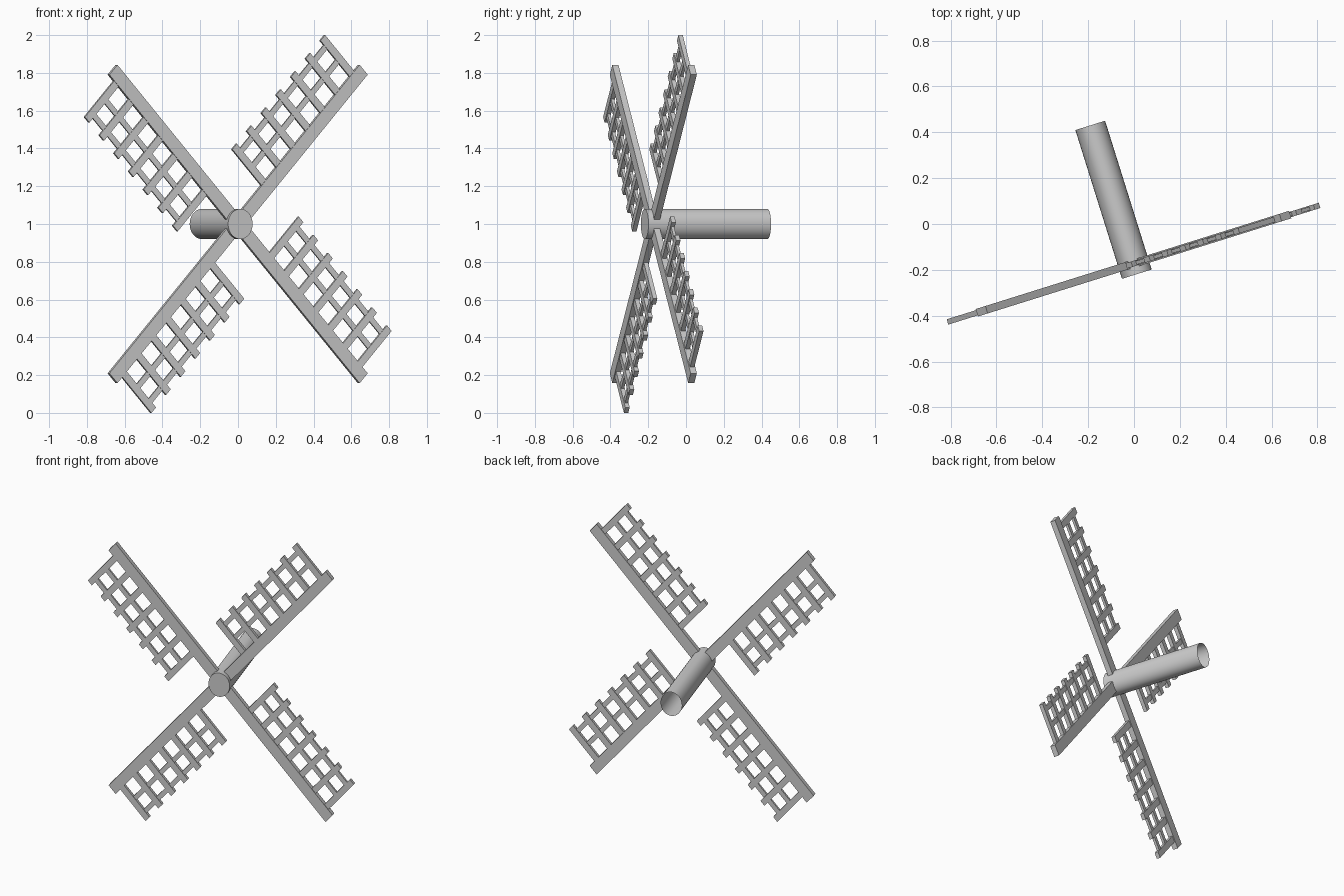
import bpy, bmesh
from math import radians, pi
from mathutils import Matrix, Vector

if "Cube" in bpy.data.objects:
    bpy.data.objects.remove(bpy.data.objects["Cube"])

# Rotor frame: turned about z, slightly narrowed sideways
FRAME = (Matrix.Translation((-0.002, -0.173, 1.0))
         @ Matrix.Rotation(radians(17.4), 4, 'Z')
         @ Matrix.Diagonal((0.85, 1, 1, 1)))


def add_box(bm, t0, t1, r0, r1, thick):
    """Box spanning t0..t1 across and r0..r1 along an upright sail."""
    m = (Matrix.Translation(((t0 + t1) / 2, 0, (r0 + r1) / 2))
         @ Matrix.Diagonal((t1 - t0, thick, r1 - r0, 1)))
    bmesh.ops.create_cube(bm, size=1, matrix=m)


def finish(bm, name, matrix):
    bm.transform(matrix)
    bmesh.ops.recalc_face_normals(bm, faces=bm.faces)
    mesh = bpy.data.meshes.new(name)
    bm.to_mesh(mesh)
    bm.free()
    obj = bpy.data.objects.new(name, mesh)
    bpy.context.collection.objects.link(obj)
    return obj


# Sails: one stock and one lattice, repeated four times
for i in range(4):
    turn = FRAME @ Matrix.Rotation(radians(45 + 90 * i), 4, 'Y')

    bm = bmesh.new()
    add_box(bm, -0.037, 0.037, 0.0, 1.155, 0.034)
    finish(bm, f"sail_stock_{i + 1}", turn)

    bm = bmesh.new()
    for k in range(7):                        # crossbars
        r = 0.273 + k * 0.1357
        add_box(bm, -0.307, -0.03, r - 0.021, r + 0.021, 0.024)
    for t in (-0.148, -0.258):                # long rails
        add_box(bm, t - 0.016, t + 0.016, 0.265, 1.095, 0.016)
    finish(bm, f"sail_lattice_{i + 1}", turn)

# Shaft: closed at the front, open at the back
bm = bmesh.new()
front, back = -0.048, 0.632
m = (Matrix.Translation((0, (front + back) / 2, 0))
     @ Matrix.Rotation(pi / 2, 4, 'X'))
bmesh.ops.create_cone(bm, cap_ends=True, segments=32, radius1=0.08,
                      radius2=0.08, depth=back - front, matrix=m)
bm.faces.ensure_lookup_table()
rear = [f for f in bm.faces if f.calc_center_median().y > back - 0.01]
bmesh.ops.delete(bm, geom=rear, context='FACES_ONLY')
shaft = finish(bm, "shaft", FRAME)
bpy.context.view_layer.objects.active = shaft
shaft.select_set(True)
bpy.ops.object.shade_smooth_by_angle(angle=radians(40))
